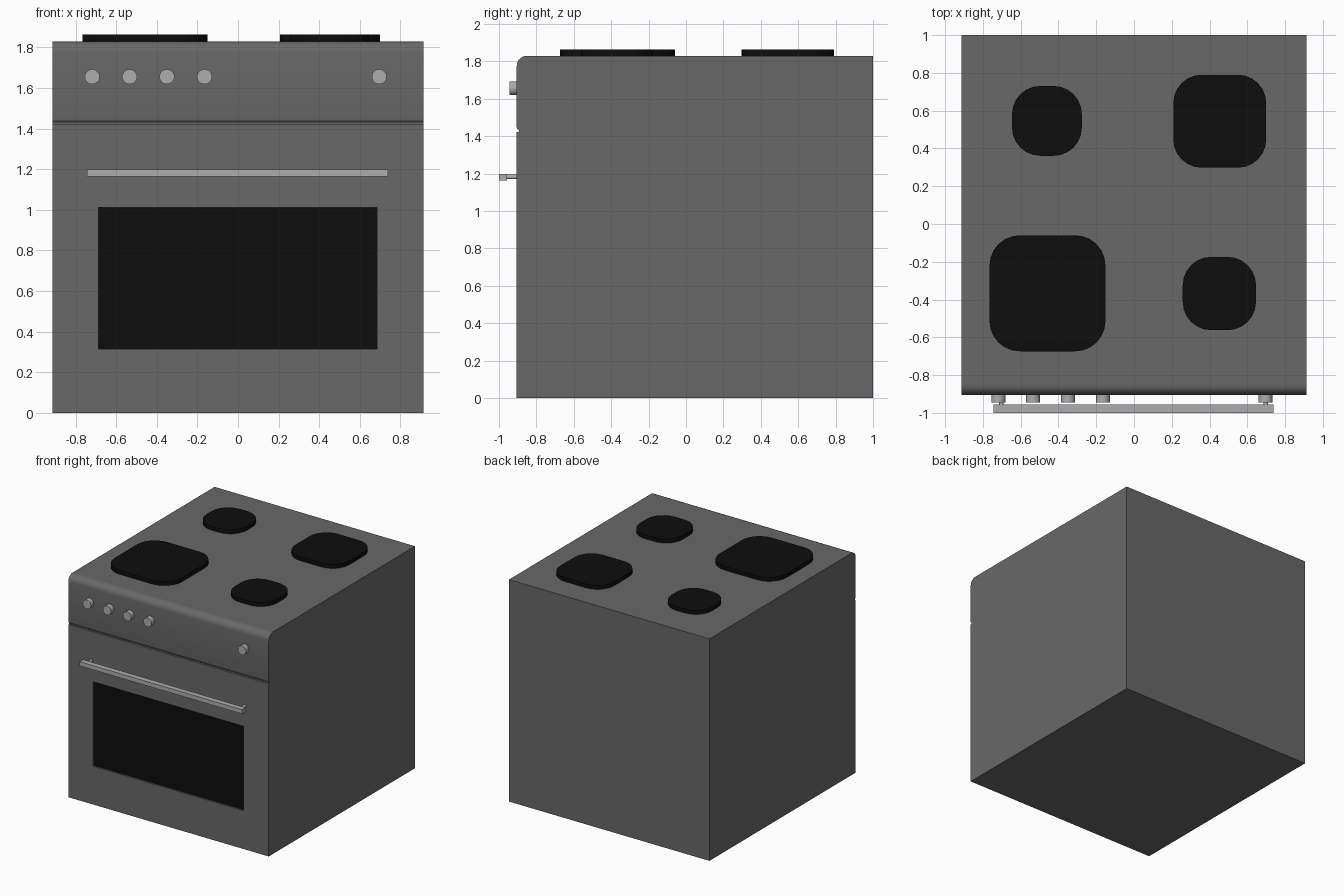
import bpy, bmesh
from math import sin, cos, pi, radians

if "Cube" in bpy.data.objects:
    bpy.data.objects.remove(bpy.data.objects["Cube"])

W, FRONT, BACK, TOP = 0.914, -0.905, 1.0, 1.83


def material(name, v):
    m = bpy.data.materials.new(name)
    m.diffuse_color = (v, v, v, 1)
    m.use_nodes = True
    m.node_tree.nodes["Principled BSDF"].inputs["Base Color"].default_value = m.diffuse_color
    return m


BODY = material("dark_grey", 0.14)
METAL = material("light_grey", 0.42)
BLACK = material("black", 0.004)


def prism(name, pts, to3d, vec, mat):
    """Extrude a closed 2D outline along vec."""
    bm = bmesh.new()
    f = bm.faces.new([bm.verts.new(to3d(a, b)) for a, b in pts])
    r = bmesh.ops.extrude_face_region(bm, geom=[f])
    bmesh.ops.translate(bm, vec=vec, verts=[v for v in r["geom"] if isinstance(v, bmesh.types.BMVert)])
    bmesh.ops.recalc_face_normals(bm, faces=bm.faces)
    me = bpy.data.meshes.new(name)
    bm.to_mesh(me)
    bm.free()
    ob = bpy.data.objects.new(name, me)
    bpy.context.collection.objects.link(ob)
    me.materials.append(mat)
    return ob


def activate(ob):
    bpy.ops.object.select_all(action='DESELECT')
    ob.select_set(True)
    bpy.context.view_layer.objects.active = ob


def smooth(ob):
    activate(ob)
    bpy.ops.object.shade_smooth_by_angle(angle=radians(30))


def arc(cx, cy, r, a0, a1, n):
    return [(cx + r * cos(radians(a0 + (a1 - a0) * i / n)),
             cy + r * sin(radians(a0 + (a1 - a0) * i / n))) for i in range(n + 1)]


def box(name, x0, x1, y0, y1, z0, z1, mat):
    return prism(name, [(x0, z0), (x1, z0), (x1, z1), (x0, z1)],
                 lambda a, b: (a, y0, b), (0, y1 - y0, 0), mat)


def peg(name, x, z, r, y0, y1, n=24):
    pts = [(x + r * cos(2 * pi * i / n), z + r * sin(2 * pi * i / n)) for i in range(n)]
    smooth(prism(name, pts, lambda a, b: (a, y0, b), (0, y1 - y0, 0), METAL))


# Body: side profile with rounded top front edge and a groove under the control panel
R = 0.055
profile = [(BACK, 0), (BACK, TOP)]
profile += arc(FRONT + R, TOP - R, R, 90, 180, 8)
profile += arc(FRONT + 0.012, 1.446, 0.012, 180, 270, 4)
profile += [(FRONT + 0.012, 1.424), (FRONT, 1.422), (FRONT, 0)]
body = prism("oven_body", profile, lambda a, b: (-W, a, b), (2 * W, 0, 0), BODY)
for p in body.data.polygons:
    p.use_smooth = p.center.y < -0.8 and p.center.z > 1.427 and abs(p.normal.x) < 0.5

# Recess for the window
wx0, wx1, wz0, wz1 = -0.688, 0.685, 0.315, 1.012
cutter = box("window_cutter", wx0, wx1, FRONT - 0.1, FRONT + 0.015, wz0, wz1, BODY)
cutter.hide_render = True
mod = body.modifiers.new("window_recess", 'BOOLEAN')
mod.operation, mod.solver, mod.object = 'DIFFERENCE', 'EXACT', cutter
activate(body)
bpy.ops.object.modifier_apply(modifier=mod.name)
bpy.data.objects.remove(cutter)
box("oven_window", wx0, wx1, FRONT + 0.013, FRONT + 0.016, wz0, wz1, BLACK)

# Hotplates: rounded squares with one common corner radius
for name, cx, cy, h, r in (("hotplate_back_left", -0.461, 0.546, 0.185, 0.15),
                           ("hotplate_back_right", 0.454, 0.544, 0.246, 0.15),
                           ("hotplate_front_left", -0.458, -0.367, 0.307, 0.16),
                           ("hotplate_front_right", 0.452, -0.368, 0.194, 0.15)):
    d = h - r
    pts = []
    for k, (sx, sy) in enumerate(((1, 1), (-1, 1), (-1, -1), (1, -1))):
        pts += arc(cx + sx * d, cy + sy * d, r, 90 * k, 90 * k + 90, 6)
    smooth(prism(name, pts, lambda a, b: (a, b, TOP), (0, 0, 0.033), BLACK))

# Control knobs
for i, x in enumerate((-0.718, -0.534, -0.35, -0.165, 0.696)):
    peg(f"knob_{i + 1}", x, 1.656, 0.037, FRONT - 0.039, FRONT + 0.005)

# Door handle with two posts
box("handle_bar", -0.744, 0.738, -1.0, -0.956, 1.164, 1.199, METAL)
for side, x in (("left", -0.703), ("right", 0.697)):
    peg(f"handle_post_{side}", x, 1.182, 0.012, -0.96, FRONT + 0.005, 16)
